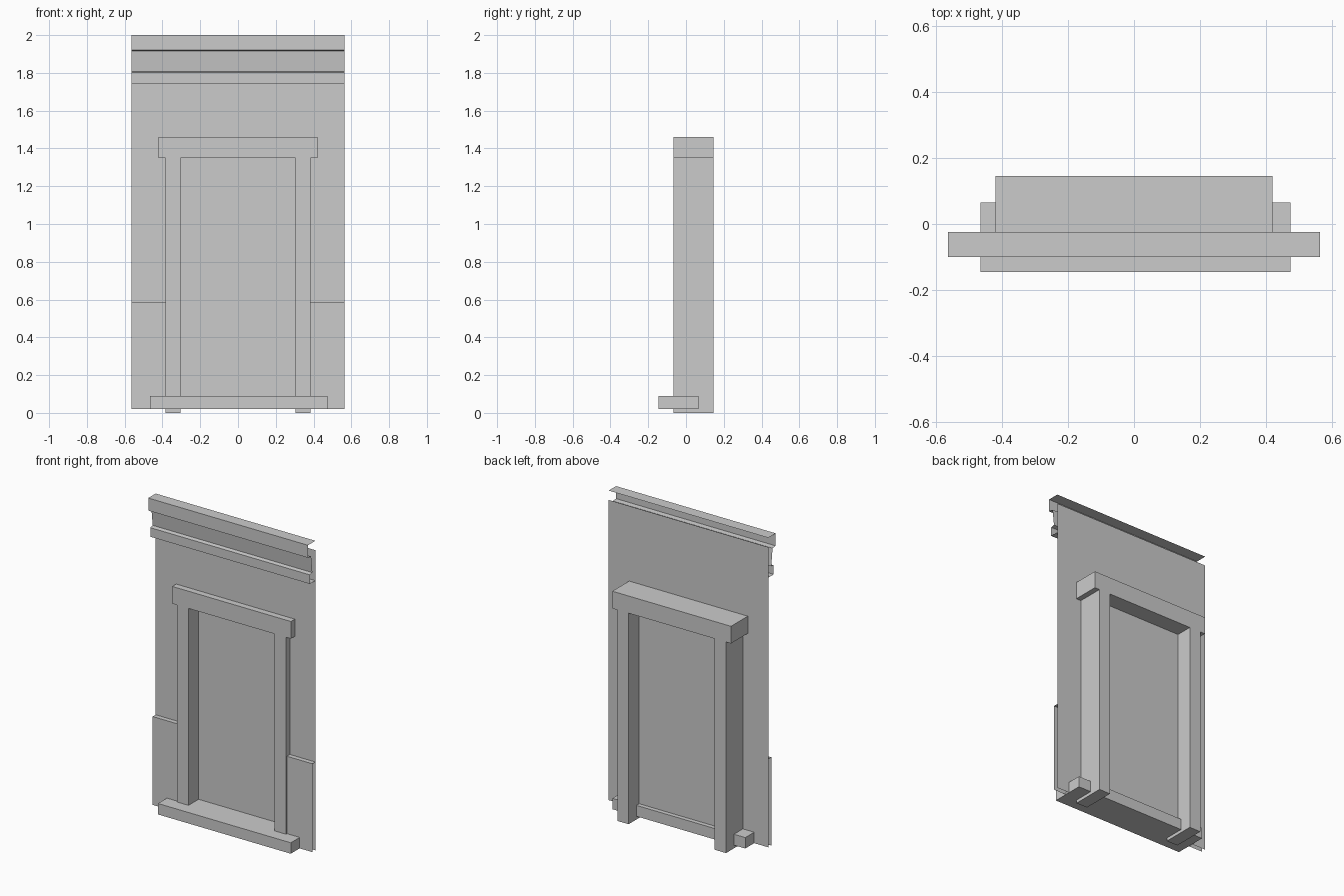
import bpy
import bmesh

cube = bpy.data.objects.get("Cube")
if cube:
    bpy.data.objects.remove(cube, do_unlink=True)

GREY = (0.6, 0.6, 0.6, 1.0)
mat = bpy.data.materials.new("plain grey")
mat.use_nodes = True
mat.diffuse_color = GREY
mat.node_tree.nodes["Principled BSDF"].inputs["Base Color"].default_value = GREY

HALF_WIDTH = 0.565
WALL_Y = -0.025


def finish(name, bm):
    mesh = bpy.data.meshes.new(name)
    bm.to_mesh(mesh)
    bm.free()
    mesh.materials.append(mat)
    obj = bpy.data.objects.new(name, mesh)
    bpy.context.collection.objects.link(obj)
    return obj


def plate(name, outline, y, depth=0.0):
    """Outline in x and z, set at y; solid when a depth is given."""
    bm = bmesh.new()
    face = bm.faces.new([bm.verts.new((x, y, z)) for x, z in outline])
    if depth:
        out = bmesh.ops.extrude_face_region(bm, geom=[face])
        moved = [v for v in out["geom"] if isinstance(v, bmesh.types.BMVert)]
        bmesh.ops.translate(bm, verts=moved, vec=(0, depth, 0))
        bmesh.ops.recalc_face_normals(bm, faces=bm.faces)
    return finish(name, bm)


def strip(name, profile, x0, x1):
    """Open sheet: a profile in y and z swept along x."""
    bm = bmesh.new()
    rows = [[bm.verts.new((x, y, z)) for y, z in profile] for x in (x0, x1)]
    for i in range(len(profile) - 1):
        bm.faces.new((rows[0][i], rows[0][i + 1], rows[1][i + 1], rows[1][i]))
    return finish(name, bm)


def mirrored(half):
    """Complete a left-right symmetric outline from its +x half."""
    return half + [(-x, z) for x, z in reversed(half)]


def rectangle(x0, x1, z0, z1):
    return [(x0, z0), (x1, z0), (x1, z1), (x0, z1)]


# Thin wall with the doorway cut out
plate("wall", mirrored([(0.345, 1.4), (0.345, 0.02),
                        (HALF_WIDTH, 0.02), (HALF_WIDTH, 1.94)]), WALL_Y)

# Moulding along the top: crown, sloping frieze and lower band, open at the ends
strip("cornice", [(WALL_Y, 2.0), (-0.1, 2.0), (-0.1, 1.92), (-0.068, 1.917),
                  (-0.055, 1.808), (-0.08, 1.803), (-0.08, 1.745), (WALL_Y, 1.745)],
      -HALF_WIDTH, HALF_WIDTH)

# Low raised panels on both sides of the doorway
for side, label in ((1, "left"), (-1, "right")):
    ends = sorted((side * 0.38, side * HALF_WIDTH))
    strip("wainscot_" + label, [(WALL_Y, 0.585), (-0.055, 0.585), (-0.055, 0.02)], *ends)

# Door frame with a wider head
plate("door_frame", mirrored([(0.305, 1.35), (0.305, 0.0), (0.385, 0.0),
                              (0.385, 1.35), (0.42, 1.35), (0.42, 1.46)]),
      -0.065, 0.21)

# Recessed infill and threshold
plate("door_panel", rectangle(-0.32, 0.32, 0.05, 1.4), 0.037)
plate("threshold", rectangle(-0.465, 0.475, 0.02, 0.09), -0.145, 0.21)
